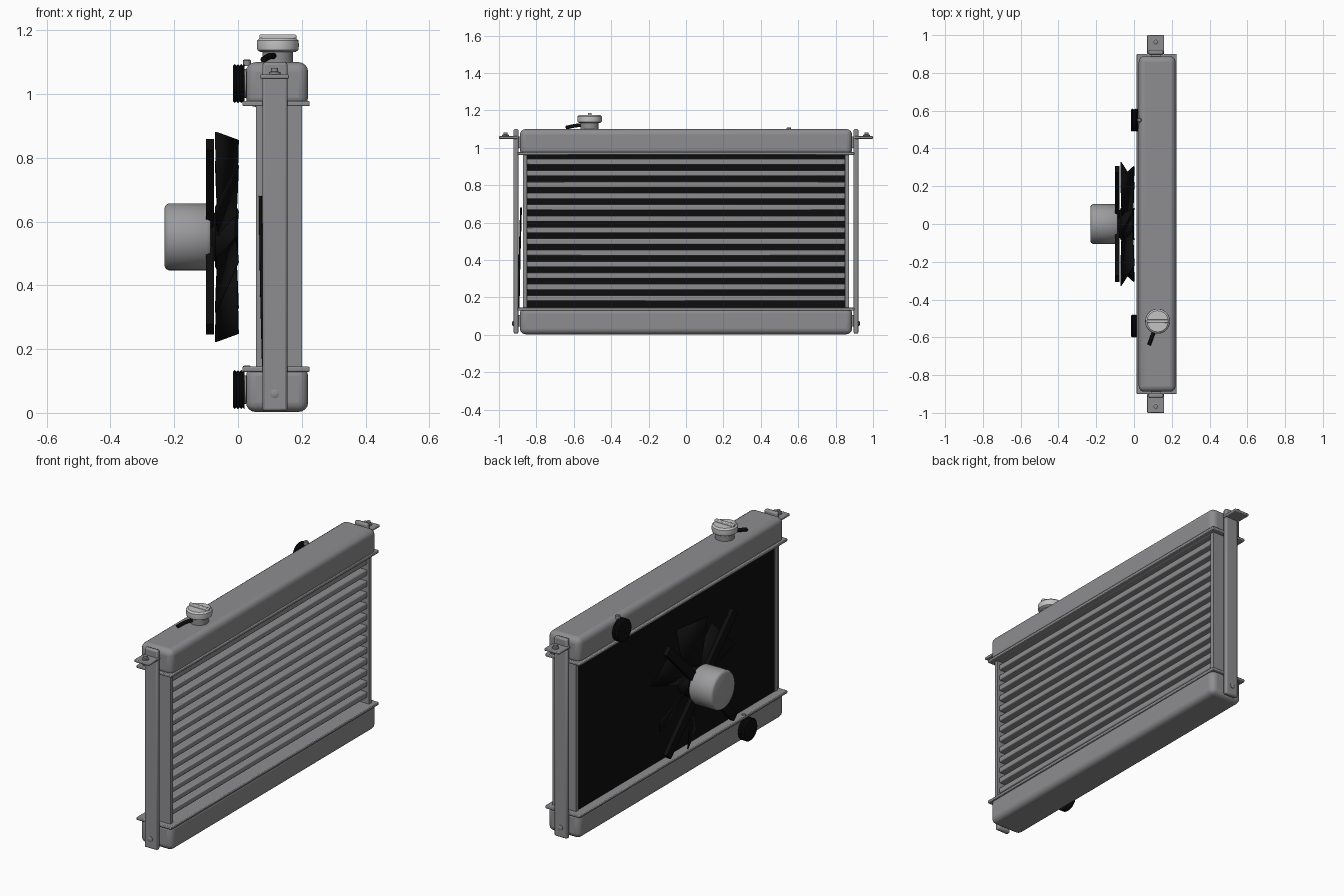
import bpy, bmesh, math
from mathutils import Vector, Matrix

cube = bpy.data.objects.get("Cube")
if cube:
    bpy.data.objects.remove(cube, do_unlink=True)


def material(name, r, g, b):
    m = bpy.data.materials.new(name)
    m.use_nodes = True
    m.diffuse_color = (r, g, b, 1)
    m.node_tree.nodes["Principled BSDF"].inputs["Base Color"].default_value = (r, g, b, 1)
    return m


GREY = material("metal grey", 0.27, 0.27, 0.28)
LIGHT = material("light cap grey", 0.55, 0.55, 0.55)
MOTOR = material("motor grey", 0.33, 0.33, 0.34)
BLACK = material("black", 0.004, 0.004, 0.004)


def finish(bm, name, mat, bevel=0, segments=2, smooth=True):
    bmesh.ops.recalc_face_normals(bm, faces=bm.faces)
    mesh = bpy.data.meshes.new(name)
    bm.to_mesh(mesh)
    bm.free()
    mesh.materials.append(mat)
    obj = bpy.data.objects.new(name, mesh)
    bpy.context.collection.objects.link(obj)
    if bevel:
        mod = obj.modifiers.new("bevel", "BEVEL")
        mod.width, mod.segments = bevel, segments
        mod.limit_method = "ANGLE"
    if smooth:
        bpy.ops.object.select_all(action="DESELECT")
        obj.select_set(True)
        bpy.context.view_layer.objects.active = obj
        bpy.ops.object.shade_smooth_by_angle(angle=math.radians(35))
    return obj


def box(name, xs, ys, zs, mat, bevel=0, segments=2):
    bm = bmesh.new()
    bmesh.ops.create_cube(bm, size=1)
    for v in bm.verts:
        v.co = [(a + b) / 2 + c * (b - a) for (a, b), c in zip((xs, ys, zs), v.co)]
    return finish(bm, name, mat, bevel, segments, bevel > 0)


def lathe(name, centre, axis, profile, mat, sides=40):
    """Turn (radius, distance) points about an axis through centre."""
    bm = bmesh.new()
    turn = Vector((0, 0, 1)).rotation_difference(Vector(axis)).to_matrix()
    rings = []
    for r, d in profile:
        ring = []
        for i in range(sides):
            a = math.tau * i / sides
            p = Vector((r * math.cos(a), r * math.sin(a), d))
            ring.append(bm.verts.new(turn @ p + Vector(centre)))
        rings.append(ring)
    for low, high in zip(rings, rings[1:]):
        for i in range(sides):
            j = (i + 1) % sides
            bm.faces.new((low[i], low[j], high[j], high[i]))
    bm.faces.new(rings[0])
    bm.faces.new(rings[-1])
    return finish(bm, name, mat)


def tube(name, points, radius, mat):
    curve = bpy.data.curves.new(name, "CURVE")
    curve.dimensions = "3D"
    curve.bevel_depth, curve.bevel_resolution = radius, 3
    curve.use_fill_caps = True
    spline = curve.splines.new("BEZIER")
    spline.bezier_points.add(len(points) - 1)
    for bp, p in zip(spline.bezier_points, points):
        bp.co = p
        bp.handle_left_type = bp.handle_right_type = "AUTO"
    curve.materials.append(mat)
    obj = bpy.data.objects.new(name, curve)
    bpy.context.collection.objects.link(obj)


# Tanks and their flanges
box("top_tank", (0.025, 0.22), (-0.888, 0.888), (0.96, 1.1), GREY, 0.03, 4)
box("bottom_tank", (0.025, 0.22), (-0.888, 0.888), (0.003, 0.145), GREY, 0.03, 4)
for name, z in (("top", 0.97), ("bottom", 0.137)):
    box(name + "_flange", (0.014, 0.225), (-0.9, 0.9), (z - 0.008, z + 0.008), GREY, 0.004)

# Core: dark backing with horizontal slats
box("core_backing", (0.06, 0.085), (-0.852, 0.852), (0.14, 0.97), BLACK)
for i in range(13):
    z = 0.195 + 0.0608 * i
    box(f"core_slat_{i + 1}", (0.08, 0.19), (-0.85, 0.85), (z - 0.0155, z + 0.0155), GREY, 0.005)

# Side plates, posts, mounting tabs and bolts
for s, side in ((-1, "right"), (1, "left")):
    def span(a, b):
        return sorted((s * a, s * b))
    box(side + "_core_plate", (0.056, 0.2), span(0.85, 0.872), (0.135, 0.972), GREY)
    box(side + "_post", (0.077, 0.155), span(0.896, 0.922), (0.006, 1.1), GREY, 0.008)
    for z in (0.075, 1.03):
        box(side + "_post_spacer", (0.09, 0.14), span(0.88, 0.9), (z - 0.03, z + 0.03), GREY)
    box(side + "_tab", (0.07, 0.16), span(0.9, 1.0), (1.048, 1.062), GREY, 0.004)
    lathe(side + "_tab_bolt", (0.115, s * 0.965, 1.055), (0, 0, 1),
          [(0.018, 0), (0.018, 0.014), (0.011, 0.016), (0.011, 0.027)], GREY, 16)
    lathe(side + "_post_bolt", (0.115, s * 0.918, 0.06), (0, s, 0),
          [(0.014, 0), (0.014, 0.008), (0.008, 0.011)], GREY, 16)

# Ribbed hose ports with clamp screws
for name, y, z in (("inlet", 0.55, 1.033), ("outlet", -0.54, 0.073)):
    ribs = [(0.061 if k % 2 else 0.056, 0.005 * k) for k in range(8)]
    lathe(name + "_hose", (-0.015, y, z), (1, 0, 0), ribs, BLACK)
    lathe(name + "_neck", (0.015, y, z), (1, 0, 0), [(0.045, 0), (0.045, 0.03)], GREY)
    lathe(name + "_clamp_screw", (0.028, y, z + 0.055), (0, 0, 1),
          [(0.012, 0), (0.012, 0.018), (0.008, 0.021)], GREY, 14)

# Filler neck, cap and overflow hose
cap = (0.125, -0.515, 0)
lathe("filler_neck", cap, (0, 0, 1), [(0.048, 1.09), (0.048, 1.135)], GREY)
lathe("filler_cap", cap, (0, 0, 1),
      [(0.055, 1.132), (0.064, 1.138), (0.066, 1.15), (0.065, 1.168), (0.056, 1.176)], LIGHT)
box("cap_grip", (0.067, 0.183), (-0.525, -0.505), (1.17, 1.187), LIGHT, 0.004)
tube("overflow_hose", [(0.115, -0.55, 1.12), (0.1, -0.585, 1.119), (0.08, -0.64, 1.108)], 0.01, BLACK)

# Wire along the right side
tube("side_wire", [(0.07, -0.882, 0.68), (0.074, -0.89, 0.4), (0.08, -0.895, 0.145)], 0.005, BLACK)

# Fan: motor, hub, blades and crossed bars
axis_z = 0.552
lathe("fan_motor", (-0.23, 0, axis_z), (1, 0, 0),
      [(0.092, 0), (0.1, 0.004), (0.105, 0.012), (0.105, 0.133), (0.098, 0.143)], MOTOR, 48)
lathe("fan_hub", (-0.09, 0, axis_z), (1, 0, 0),
      [(0.06, 0), (0.08, 0.02), (0.08, 0.08), (0.07, 0.09)], BLACK)
for i in range(6):
    # Each blade runs from a narrow root to a wide twisted tip
    bm = bmesh.new()
    rows = []
    for r, half, pitch in ((0.06, 0.035, 0.028), (0.2, 0.062, 0.032), (0.32, 0.085, 0.035)):
        lead = bm.verts.new((-0.035 - pitch, -half, r * 1.03))
        trail = bm.verts.new((-0.035 + pitch, half, r * 0.95))
        rows.append((lead, trail))
    for a, b in zip(rows, rows[1:]):
        bm.faces.new((a[0], a[1], b[1], b[0]))
    bm.transform(Matrix.Translation((0, 0, axis_z)) @ Matrix.Rotation(math.tau * i / 6, 4, "X"))
    blade = finish(bm, f"fan_blade_{i + 1}", BLACK)
    mod = blade.modifiers.new("thickness", "SOLIDIFY")
    mod.thickness, mod.offset = 0.006, 0
for name, turn in (("first", 45), ("second", -45)):
    bar = box(name + "_fan_bar", (-0.1, -0.076), (-0.41, 0.41), (-0.024, 0.024), BLACK)
    bar.rotation_euler.x = math.radians(turn)
    bar.location.z = axis_z
